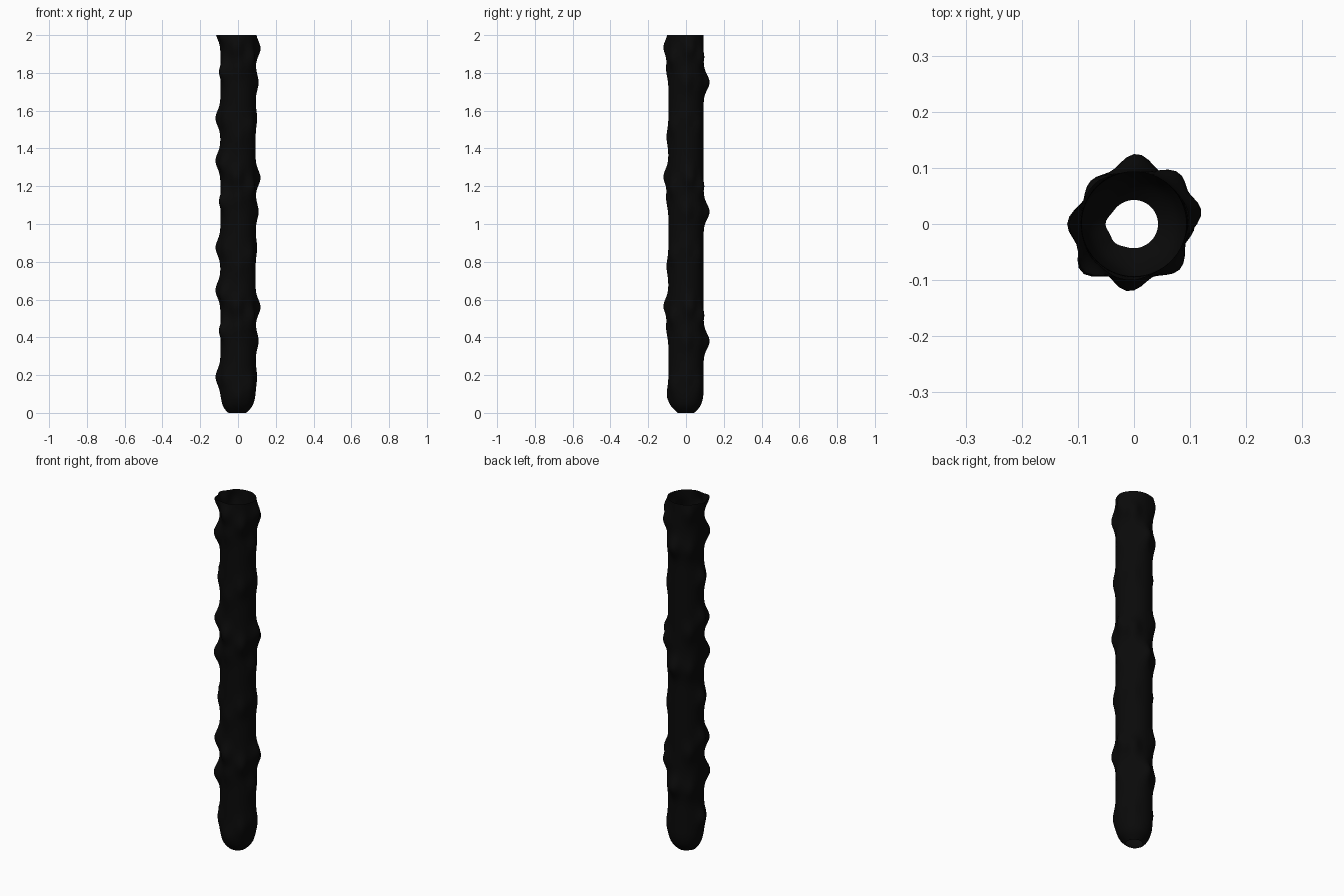
import bpy, bmesh, math

if "Cube" in bpy.data.objects:
    bpy.data.objects.remove(bpy.data.objects["Cube"])

SIDES, ROWS = 56, 170
PERIOD, BASE = 0.685, 0.093

# swellings of one repeat: angle in degrees, height, size
KNOBS = [
    (0, 0.19, 0.008), (0, 0.38, 0.016), (12, 0.56, 0.029),
    (48, 0.515, 0.028), (50, 0.38, 0.008),
    (88, 0.38, 0.032), (135, 0.58, 0.016), (135, 0.367, 0.016),
    (180, 0.19, 0.026), (180, 0.65, 0.026), (222, 0.63, 0.030),
    (222, 0.435, 0.034), (265, 0.565, 0.027), (270, 0.45, 0.012),
    (270, 0.09, 0.010), (315, 0.51, 0.022), (315, 0.15, 0.014),
    (225, 0.18, 0.014), (45, 0.15, 0.010),
]
# rounded lower end: height, radius factor
END = [(0, 0.46), (0.012, 0.60), (0.03, 0.78), (0.05, 0.89),
       (0.08, 0.97), (0.11, 1.0)]


def end_factor(z):
    for (z0, f0), (z1, f1) in zip(END, END[1:]):
        if z <= z1:
            return f0 + (f1 - f0) * (z - z0) / (z1 - z0)
    return 1.0


def radius(angle, z):
    r = BASE
    for a, h, size in KNOBS:
        da = (math.degrees(angle) - a + 180) % 360 - 180
        dz = (z - h + PERIOD / 2) % PERIOD - PERIOD / 2
        r += size * math.exp(-(da / 19) ** 2 - (dz / 0.055) ** 2)
    return r * end_factor(z)


# hollow knobbly tube, open at both ends
bm = bmesh.new()
rings = []
for i in range(ROWS + 1):
    z = 2.0 * i / ROWS
    ring = []
    for j in range(SIDES):
        a = 2 * math.pi * j / SIDES
        r = radius(a, z)
        ring.append(bm.verts.new((r * math.cos(a), r * math.sin(a), z)))
    rings.append(ring)
for lo, hi in zip(rings, rings[1:]):
    for j in range(SIDES):
        k = (j + 1) % SIDES
        bm.faces.new((lo[j], lo[k], hi[k], hi[j])).smooth = True
mesh = bpy.data.meshes.new("knobbly_tube")
bm.to_mesh(mesh)
bm.free()
tube = bpy.data.objects.new("knobbly_tube", mesh)
bpy.context.collection.objects.link(tube)

# near-black finish
black = bpy.data.materials.new("black")
black.diffuse_color = (0.003, 0.003, 0.003, 1)
black.use_nodes = True
black.node_tree.nodes["Principled BSDF"].inputs["Base Color"].default_value = black.diffuse_color
mesh.materials.append(black)
